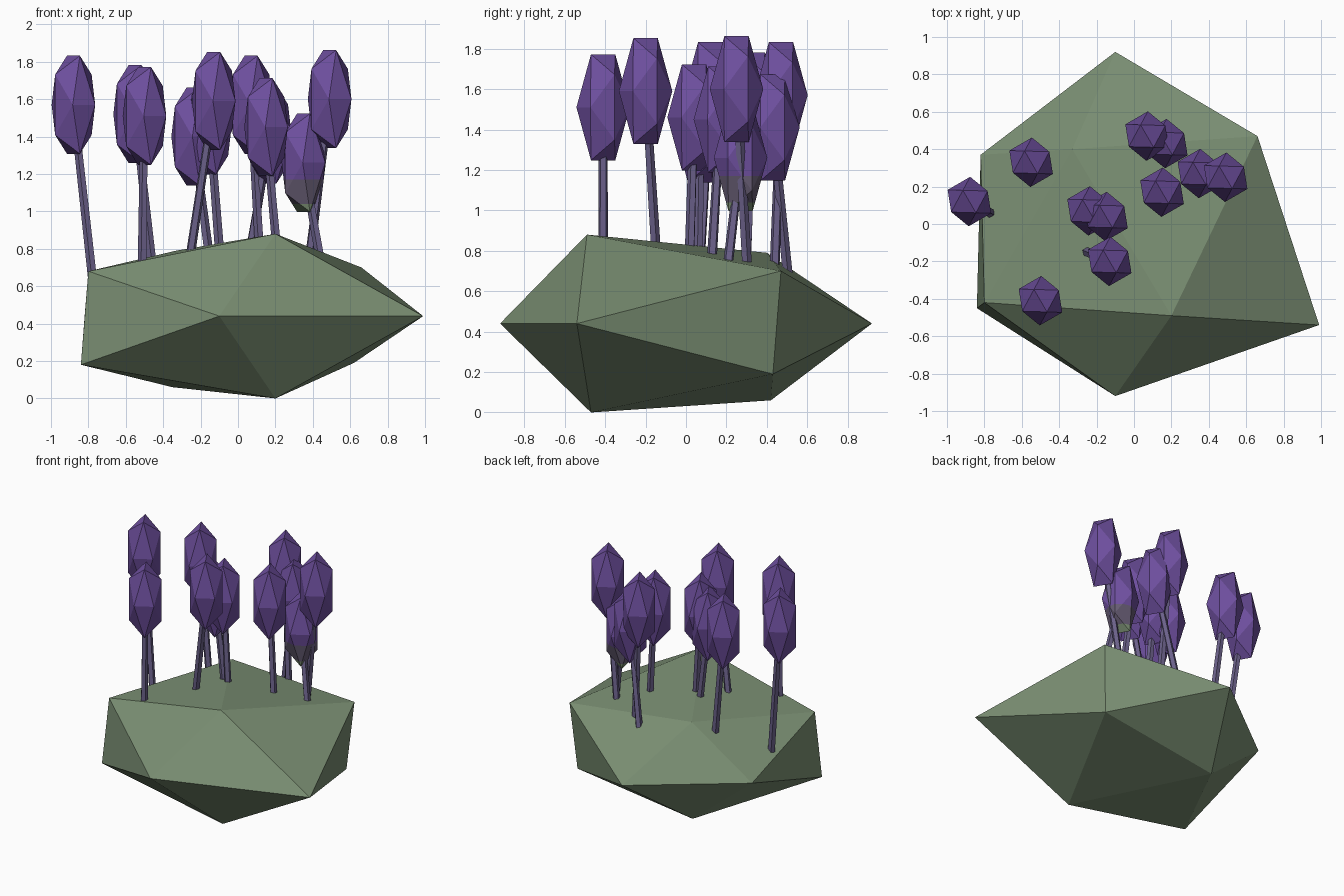
import bpy, bmesh, math
from mathutils import Vector, Matrix

cube = bpy.data.objects.get("Cube")
if cube:
    bpy.data.objects.remove(cube, do_unlink=True)


def material(name, rgb):
    m = bpy.data.materials.new(name)
    m.use_nodes = True
    m.diffuse_color = (*rgb, 1)
    bsdf = next(n for n in m.node_tree.nodes if n.type == 'BSDF_PRINCIPLED')
    bsdf.inputs["Base Color"].default_value = (*rgb, 1)
    return m


moss = material("moss green", (0.196, 0.274, 0.171))
purple = material("crystal purple", (0.155, 0.078, 0.342))
stalk = material("stem mauve", (0.147, 0.119, 0.253))
grey = material("faded mauve", (0.133, 0.107, 0.171))
PHI = (1 + math.sqrt(5)) / 2


def icosahedron():
    """Twenty-sided solid with an edge on top, from three golden rectangles."""
    bm = bmesh.new()
    verts = []
    for a in (-1, 1):
        for b in (-PHI, PHI):
            for co in ((0, a, b), (a, b, 0), (b, 0, a)):
                verts.append(bm.verts.new(co))
    bmesh.ops.convex_hull(bm, input=verts)
    bm.verts.ensure_lookup_table()
    return bm


def finish(bm, name, mats):
    bmesh.ops.recalc_face_normals(bm, faces=bm.faces)
    mesh = bpy.data.meshes.new(name)
    bm.to_mesh(mesh)
    bm.free()
    for m in mats:
        mesh.materials.append(m)
    ob = bpy.data.objects.new(name, mesh)
    bpy.context.collection.objects.link(ob)
    return ob


# Rock: an irregular icosahedron, corners moved one by one
corners = [
    (0.20, -0.47, 0.0), (-0.10, -0.92, 0.44), (-0.84, -0.45, 0.18),
    (0.20, -0.49, 0.88), (-0.82, 0.37, 0.44), (0.62, 0.43, 0.19),
    (-0.35, 0.42, 0.06), (0.99, -0.54, 0.44), (-0.80, -0.42, 0.68),
    (-0.33, 0.40, 0.79), (-0.10, 0.92, 0.44), (0.66, 0.47, 0.70),
]
bm = icosahedron()
for v, co in zip(bm.verts, corners):
    v.co = co
finish(bm, "rock", [moss])


def crystal(name, centre):
    bm = icosahedron()
    bm.transform(Matrix.Translation(centre) @ Matrix.Rotation(math.radians(30), 4, 'Z')
                 @ Matrix.Diagonal((0.0695, 0.0695, 0.162, 1)))
    # The lowest crystal fades to grey and moss near its tip
    low = centre.z < 1.3
    if low:
        for z in (1.04, 1.17):
            bmesh.ops.bisect_plane(bm, geom=bm.verts[:] + bm.edges[:] + bm.faces[:],
                                   plane_co=(0, 0, z), plane_no=(0, 0, 1))
        for f in bm.faces:
            z = f.calc_center_median().z
            f.material_index = 2 if z < 1.04 else 1 if z < 1.17 else 0
    finish(bm, name, [purple, grey, moss])


def stem(name, top, foot):
    axis = (foot - top) * 1.1
    bm = bmesh.new()
    bmesh.ops.create_cone(bm, cap_ends=True, segments=5, radius1=0.026,
                          radius2=0.022, depth=axis.length)
    bm.transform(Matrix.Translation(top + axis / 2)
                 @ (-axis).to_track_quat('Z', 'Y').to_matrix().to_4x4())
    finish(bm, name, [stalk])


# Each plant: crystal centre, then where its stem meets the rock
plants = [
    ((-0.88, 0.12, 1.57), (-0.77, 0.06, 0.58)),
    ((-0.55, 0.33, 1.52), (-0.46, 0.30, 0.72)),
    ((-0.50, -0.41, 1.51), (-0.51, -0.41, 0.74)),
    ((-0.24, 0.07, 1.40), (-0.16, 0.06, 0.80)),
    ((-0.15, 0.04, 1.46), (-0.10, 0.02, 0.81)),
    ((-0.13, -0.20, 1.59), (-0.25, -0.15, 0.80)),
    ((0.07, 0.47, 1.57), (0.12, 0.44, 0.74)),
    ((0.17, 0.43, 1.41), (0.05, 0.50, 0.71)),
    ((0.15, 0.17, 1.45), (0.21, 0.13, 0.79)),
    ((0.35, 0.27, 1.26), (0.44, 0.21, 0.75)),
    ((0.49, 0.25, 1.60), (0.38, 0.30, 0.74)),
]
for i, (head, foot) in enumerate(plants, 1):
    crystal(f"crystal_{i}", Vector(head))
    stem(f"stem_{i}", Vector(head), Vector(foot))
